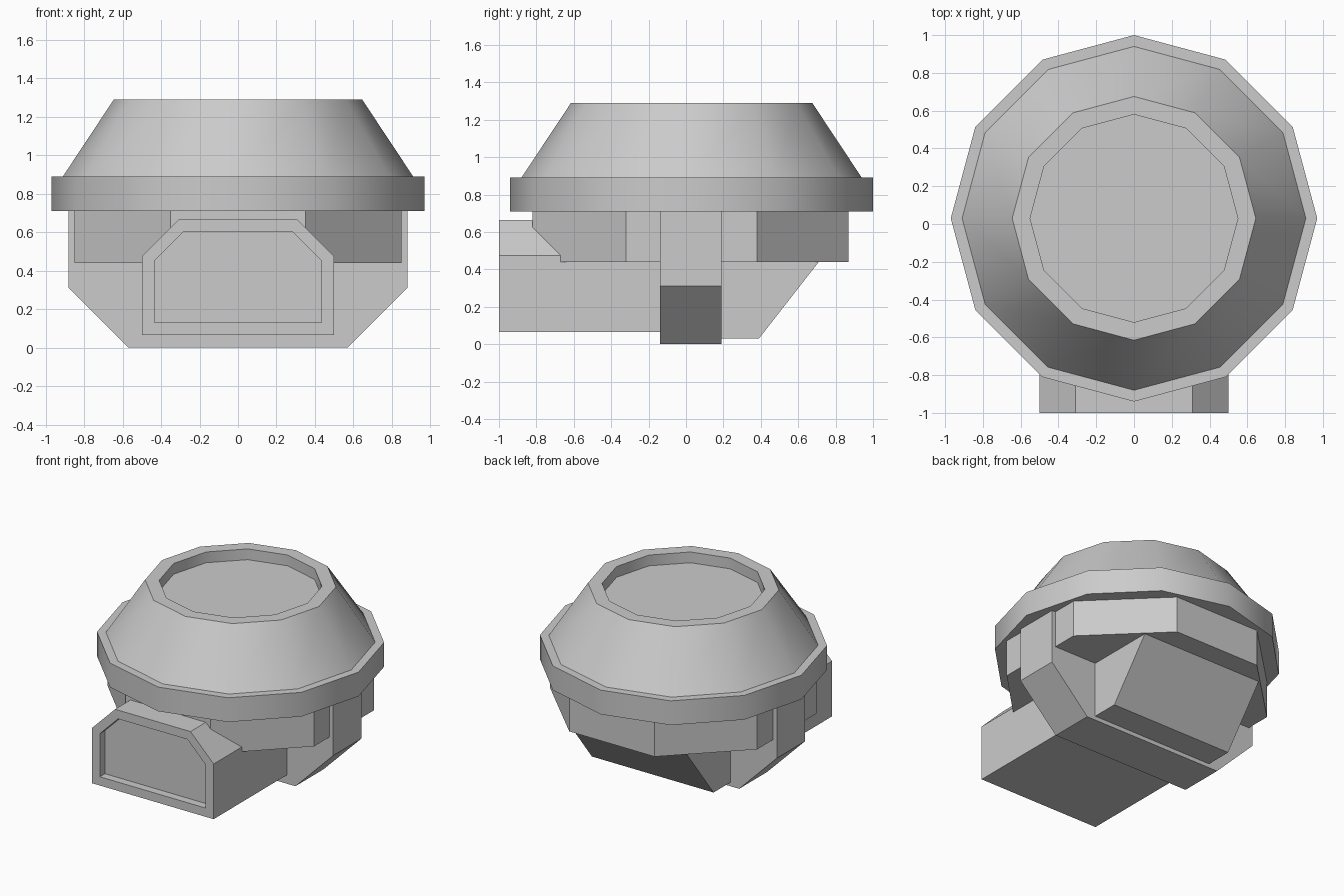
import bpy
import bmesh
from math import sin, cos, tau, radians

if "Cube" in bpy.data.objects:
    bpy.data.objects.remove(bpy.data.objects["Cube"])

CY = 0.03  # centre of the round parts along y


def finish(name, bm, smooth=False):
    bmesh.ops.recalc_face_normals(bm, faces=bm.faces)
    mesh = bpy.data.meshes.new(name)
    bm.to_mesh(mesh)
    bm.free()
    ob = bpy.data.objects.new(name, mesh)
    bpy.context.collection.objects.link(ob)
    if smooth:
        bpy.ops.object.select_all(action='DESELECT')
        ob.select_set(True)
        bpy.context.view_layer.objects.active = ob
        bpy.ops.object.shade_smooth_by_angle(angle=radians(32))
    return ob


def lathe(name, profile, sides):
    """Stack of (radius, z) rings, capped at both ends."""
    bm = bmesh.new()
    rings = [[bm.verts.new((r * cos(tau * i / sides), CY + r * sin(tau * i / sides), z))
              for i in range(sides)] for r, z in profile]
    for a, b in zip(rings, rings[1:]):
        for i in range(sides):
            j = (i + 1) % sides
            bm.faces.new((a[i], a[j], b[j], b[i]))
    bm.faces.new(rings[0])
    bm.faces.new(rings[-1])
    return finish(name, bm, smooth=True)


def mirrored(half):
    """Complete a half outline across the first coordinate."""
    return half + [(-x, v) for x, v in reversed(half)]


def prism(name, outline, place, lo, hi):
    """Extrude a 2D outline; place(u, v, t) maps it into space."""
    bm = bmesh.new()
    a, b = [[bm.verts.new(place(u, v, t)) for u, v in outline] for t in (lo, hi)]
    n = len(outline)
    for i in range(n):
        j = (i + 1) % n
        bm.faces.new((a[i], a[j], b[j], b[i]))
    bm.faces.new(a)
    bm.faces.new(b)
    return finish(name, bm)


def along_x(u, v, t):
    return (t, u, v)


def along_y(u, v, t):
    return (u, t, v)


def along_z(u, v, t):
    return (u, v, t)


# Twelve-sided rim and sloped dome with a recessed top
lathe("rimmed_dome", [(0.97, 0.71), (0.97, 0.89), (0.91, 0.89), (0.645, 1.29),
                      (0.55, 1.29), (0.55, 1.21)], 12)

# Chamfered block under the rim
prism("collar", mirrored([(0.35, -0.82), (0.85, -0.32), (0.85, 0.38), (0.35, 0.87)]),
      along_z, 0.44, 0.71)

# Cross slab with cut lower corners
prism("cross_slab", mirrored([(0.57, 0.0), (0.88, 0.31), (0.88, 0.71)]),
      along_y, -0.14, 0.19)

# Sloped block at the back
prism("rear_block", [(0.19, 0.03), (0.39, 0.03), (0.71, 0.44), (0.19, 0.44)],
      along_x, -0.5, 0.5)

# Front housing with an inset front panel
prism_outer = mirrored([(0.5, 0.065), (0.5, 0.475), (0.31, 0.665)])
prism_inner = mirrored([(0.435, 0.13), (0.435, 0.45), (0.285, 0.60)])
bm = bmesh.new()
loops = [[bm.verts.new((x, y, z)) for x, z in shape] for shape, y in
         ((prism_outer, -0.14), (prism_outer, -1.0), (prism_inner, -1.0), (prism_inner, -0.94))]
for a, b in zip(loops, loops[1:]):
    for i in range(6):
        j = (i + 1) % 6
        bm.faces.new((a[i], a[j], b[j], b[i]))
bm.faces.new(loops[0])
bm.faces.new(loops[-1])
finish("front_housing", bm)
